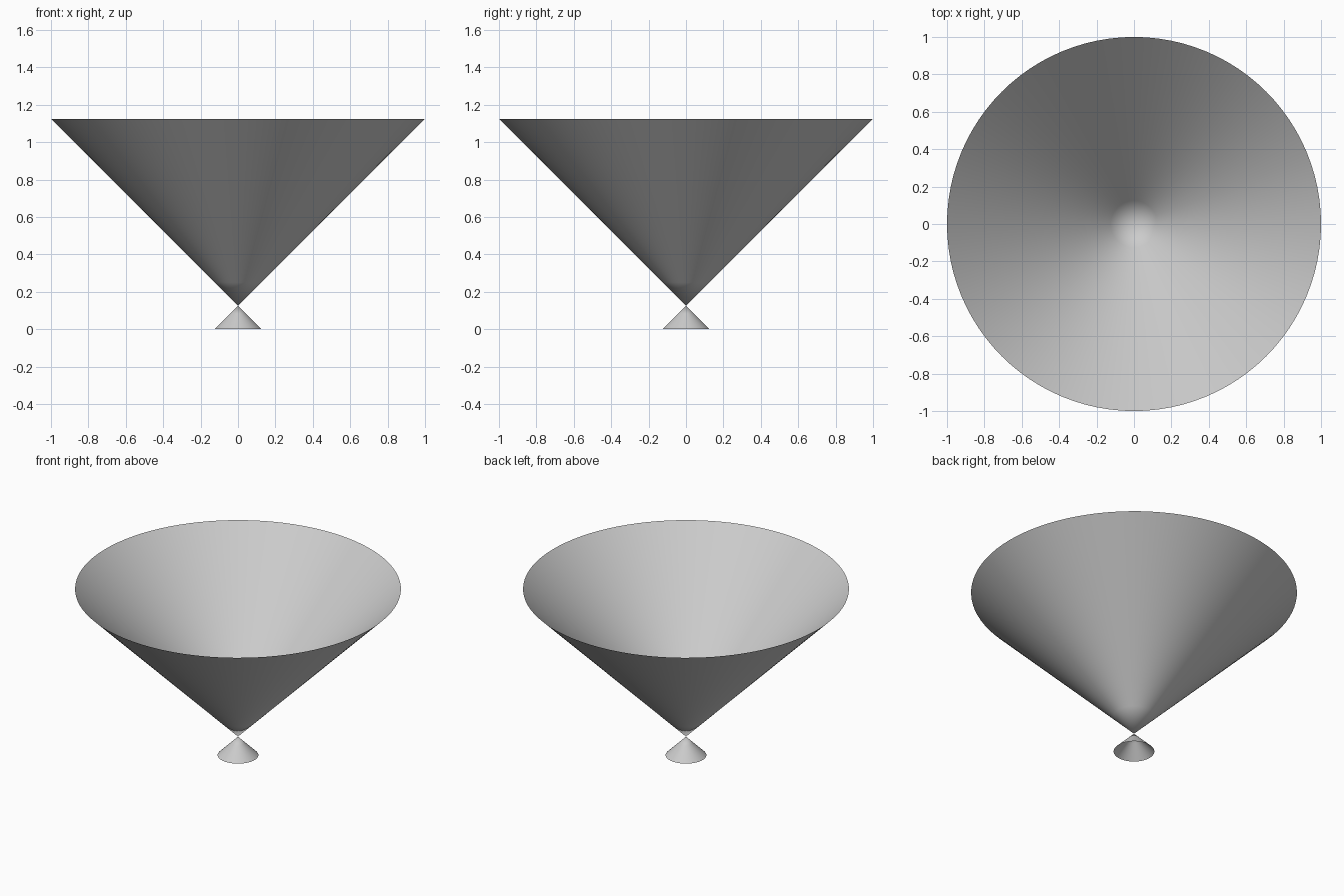
import bpy
import bmesh
from math import cos, sin, tau

cube = bpy.data.objects.get("Cube")
if cube:
    bpy.data.objects.remove(cube, do_unlink=True)

SIDES = 96
APEX_Z = 0.125

# Single plain grey for the whole model
grey = bpy.data.materials.new("light_grey")
grey.use_nodes = True
colour = (0.6, 0.6, 0.6, 1)
grey.diffuse_color = colour
grey.node_tree.nodes["Principled BSDF"].inputs["Base Color"].default_value = colour


def open_cone(name, radius, rim_z, rings):
    """Thin open cone from the shared apex to a rim."""
    bm = bmesh.new()
    apex = bm.verts.new((0, 0, APEX_Z))
    previous = None
    for r in range(1, rings + 1):
        t = r / rings
        z = APEX_Z + (rim_z - APEX_Z) * t
        ring = [bm.verts.new((radius * t * cos(tau * i / SIDES),
                              radius * t * sin(tau * i / SIDES), z))
                for i in range(SIDES)]
        for i in range(SIDES):
            j = (i + 1) % SIDES
            if previous is None:
                bm.faces.new((apex, ring[i], ring[j]))
            else:
                bm.faces.new((previous[i], ring[i], ring[j], previous[j]))
        previous = ring
    # Face normals point away from the axis
    bm.normal_update()
    for face in bm.faces:
        centre = face.calc_center_median()
        if face.normal.x * centre.x + face.normal.y * centre.y < 0:
            face.normal_flip()
        face.smooth = True
    mesh = bpy.data.meshes.new(name)
    bm.to_mesh(mesh)
    bm.free()
    mesh.materials.append(grey)
    obj = bpy.data.objects.new(name, mesh)
    bpy.context.collection.objects.link(obj)
    return obj


# Wide upper funnel and small foot, meeting tip to tip
open_cone("upper_cone", 1.0, 1.125, 8)
open_cone("foot_cone", 0.125, 0.0, 3)
